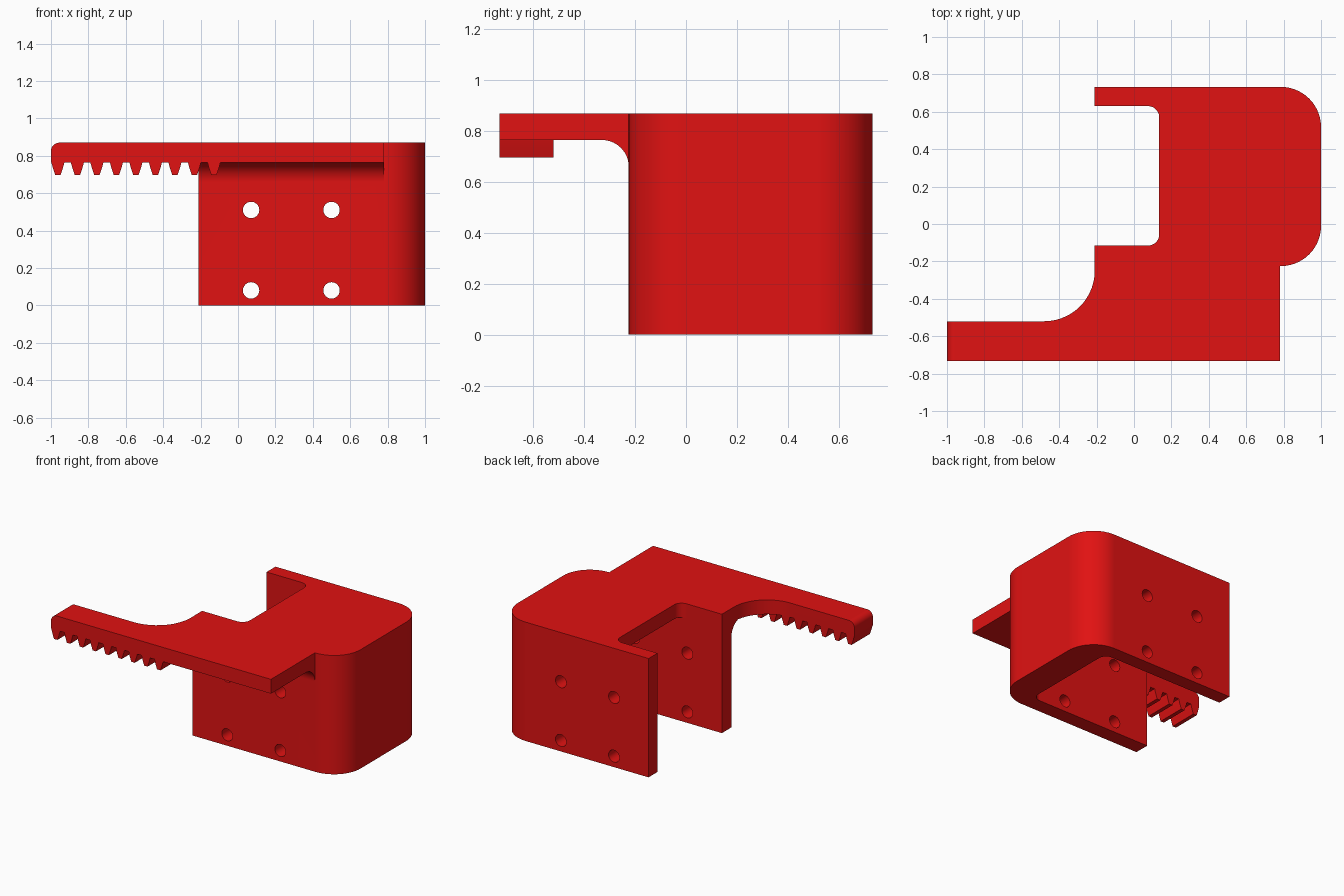
import bpy, bmesh, math
from mathutils import Matrix, Vector

if "Cube" in bpy.data.objects:
    bpy.data.objects.remove(bpy.data.objects["Cube"])

TOP, UNDER = 0.87, 0.765          # top face and underside of the top plate
BACK, FRONT = 0.733, -0.225       # outer faces of the housing walls
IN_BACK, IN_FRONT = 0.63, -0.115  # inner faces of the housing walls


def arc(cx, cy, r, a0, a1, n=14):
    return [(cx + r * math.cos(math.radians(a0 + (a1 - a0) * i / n)),
             cy + r * math.sin(math.radians(a0 + (a1 - a0) * i / n))) for i in range(n + 1)]


def prism(name, pts, lo, hi, axis='z'):
    """Extrude a closed profile from lo to hi along z (xy), y (xz) or x (yz)."""
    place = {'z': lambda p, d: (p[0], p[1], d),
             'y': lambda p, d: (p[0], d, p[1]),
             'x': lambda p, d: (d, p[0], p[1])}[axis]
    bm = bmesh.new()
    face = bm.faces.new([bm.verts.new(place(p, lo)) for p in pts])
    ext = bmesh.ops.extrude_face_region(bm, geom=[face])
    shift = Vector(place((0, 0), hi - lo))
    bmesh.ops.translate(bm, vec=shift, verts=[v for v in ext['geom'] if isinstance(v, bmesh.types.BMVert)])
    bmesh.ops.recalc_face_normals(bm, faces=bm.faces)
    return to_object(name, bm)


def to_object(name, bm):
    mesh = bpy.data.meshes.new(name)
    bm.to_mesh(mesh)
    bm.free()
    ob = bpy.data.objects.new(name, mesh)
    bpy.context.collection.objects.link(ob)
    return ob


def combine(target, other, op):
    mod = target.modifiers.new(op, 'BOOLEAN')
    mod.operation, mod.solver, mod.object = op, 'EXACT', other
    bpy.context.view_layer.objects.active = target
    bpy.ops.object.modifier_apply(modifier=mod.name)
    bpy.data.objects.remove(other)


def rounded_end(x0, x1, y0, y1, r):
    """Rectangle whose two corners at x1 are rounded."""
    return ([(x0, y0)] + arc(x1 - r, y0 + r, r, -90, 0)
            + arc(x1 - r, y1 - r, r, 0, 90) + [(x0, y1)])


# housing: block with two round corners
body = prism('rack_bracket', rounded_end(-0.21, 1, FRONT, BACK, 0.215), 0, TOP)

# flat arm carrying the rack, with a swept inner corner
arm = prism('arm', [(-1, -0.733), (0.78, -0.733), (0.78, -0.17), (-0.21, -0.17)]
            + arc(-0.48, -0.25, 0.27, 0, -90) + [(-1, -0.52)], UNDER, TOP)
bm = bmesh.new()
bm.from_mesh(arm.data)
end = [e for e in bm.edges if all(v.co.x < -0.999 and v.co.z > TOP - 0.001 for v in e.verts)]
bmesh.ops.bevel(bm, geom=end, offset=0.045, segments=8, profile=0.5, affect='EDGES')
bm.to_mesh(arm.data)
bm.free()
combine(body, arm, 'UNION')

# fillet between arm underside and front wall
fillet = prism('fillet', arc(-0.33, 0.66, 0.105, 90, 0) + [(-0.17, 0.66), (-0.17, 0.80), (-0.33, 0.80)],
               -0.21, 0.78, 'x')
combine(body, fillet, 'UNION')

# rack teeth
for i in range(9):
    x = -0.963 + i * 0.1043
    half = [(0.035, UNDER + 0.02), (0.035, UNDER), (0.027, 0.735), (0.014, 0.696)]
    pts = [(x + w, z) for w, z in half] + [(x - w, z) for w, z in reversed(half)]
    combine(body, prism('tooth', pts, -0.733, -0.52, 'y'), 'UNION')

# cavity below the top plate, and the opening through the plate
combine(body, prism('cavity', rounded_end(-0.4, 0.78, IN_FRONT, IN_BACK, 0.06), -0.1, UNDER), 'DIFFERENCE')
combine(body, prism('opening', rounded_end(-0.4, 0.135, IN_FRONT, IN_BACK, 0.06), 0.5, 1), 'DIFFERENCE')

# screw holes through both walls
for x in (0.07, 0.50):
    for z in (0.08, 0.51):
        combine(body, prism('hole', arc(x, z, 0.044, 0, 345, 23), -0.5, 1, 'y'), 'DIFFERENCE')

# red finish and shading
mat = bpy.data.materials.new('red_plastic')
mat.diffuse_color = (0.75, 0.006, 0.006, 1)
mat.use_nodes = True
mat.node_tree.nodes["Principled BSDF"].inputs["Base Color"].default_value = mat.diffuse_color
body.data.materials.clear()
body.data.materials.append(mat)
bpy.ops.object.select_all(action='DESELECT')
body.select_set(True)
bpy.context.view_layer.objects.active = body
bpy.ops.object.shade_smooth_by_angle(angle=math.radians(25))
wn = body.modifiers.new('flat_faces', 'WEIGHTED_NORMAL')
wn.keep_sharp = True
